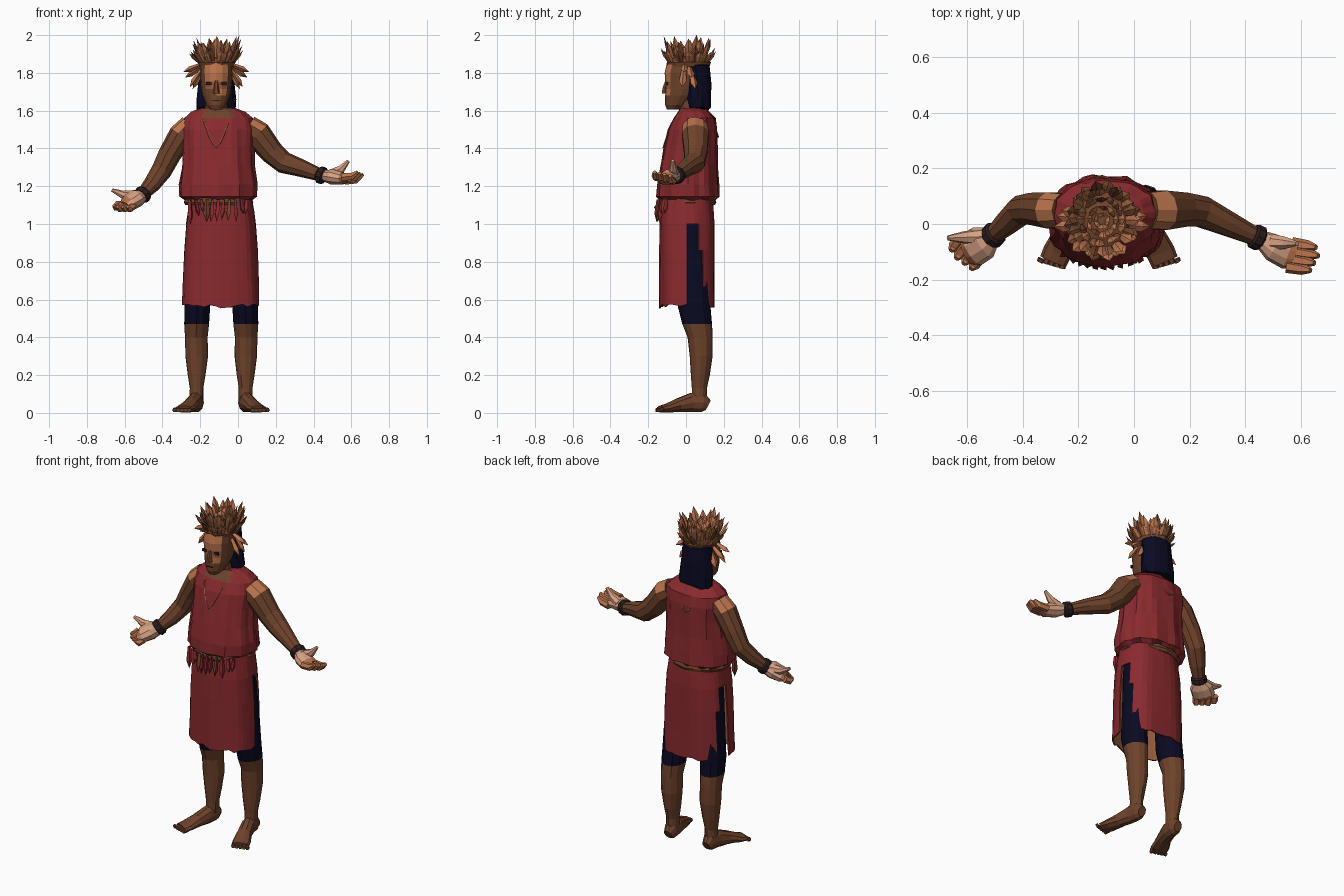
import bpy, bmesh, math, random
from mathutils import Vector as V

random.seed(4)
if "Cube" in bpy.data.objects:
    bpy.data.objects.remove(bpy.data.objects["Cube"])


def material(name, r, g, b):
    m = bpy.data.materials.new(name)
    m.use_nodes = True
    m.diffuse_color = (r, g, b, 1)
    bsdf = next(n for n in m.node_tree.nodes if n.type == "BSDF_PRINCIPLED")
    bsdf.inputs["Base Color"].default_value = (r, g, b, 1)
    bsdf.inputs["Roughness"].default_value = 0.9
    return m


RED = material("red cloth", 0.25, 0.023, 0.027)
SKIN = material("brown skin", 0.155, 0.055, 0.024)
WARM = material("warm skin", 0.32, 0.115, 0.05)
TAN = material("tan feather", 0.5, 0.175, 0.075)
PALE = material("pale palm", 0.68, 0.36, 0.23)
NAVY = material("dark navy", 0.003, 0.003, 0.016)
DARK = material("dark leather", 0.025, 0.012, 0.012)
BROWN = material("dark brown feather", 0.17, 0.058, 0.025)


def finish(name, bm, *mats):
    bmesh.ops.recalc_face_normals(bm, faces=bm.faces[:])
    me = bpy.data.meshes.new(name)
    bm.to_mesh(me)
    bm.free()
    for m in mats:
        me.materials.append(m)
    ob = bpy.data.objects.new(name, me)
    bpy.context.scene.collection.objects.link(ob)
    return ob


def paint(ob, mat, rule):
    """Give a second colour to the faces whose centre and normal pass the rule."""
    ob.data.materials.append(mat)
    for p in ob.data.polygons:
        if rule(p.center, p.normal):
            p.material_index = len(ob.data.materials) - 1


def loft(name, rings, mat, n=10, ref=(0, 1, 0), level=False, caps=True,
         fold=0.0, waves=9, ragged=0.0, gap=None, square=1.0):
    """Skin elliptical rings (x, y, z, width, depth) along their path."""
    bm, rows, ref = bmesh.new(), [], V(ref)
    pts = [V(r[:3]) for r in rings]
    for i, r in enumerate(rings):
        t = pts[min(i + 1, len(pts) - 1)] - pts[max(i - 1, 0)]
        t = V((0, 0, 1)) if level else t.normalized()
        side = ref.cross(t).normalized()
        up = t.cross(side)
        row = []
        for k in range(n):
            a = math.tau * k / n
            f = 1 + fold * (math.sin(waves * a + i * 0.4) + random.uniform(-0.6, 0.6))
            c, s = (math.copysign(abs(u) ** square, u) for u in (math.cos(a), math.sin(a)))
            p = pts[i] + side * (r[3] * f * c) + up * (r[-1] * f * s)
            if i == 0:
                p.z += random.uniform(-ragged, ragged)
            row.append(bm.verts.new(p))
        rows.append(row)
    for lo, hi in zip(rows, rows[1:]):
        for k in range(n):
            q = (lo[k], lo[(k + 1) % n], hi[(k + 1) % n], hi[k])
            if not (gap and gap(math.tau * (k + 0.5) / n, hi[k].co.z)):
                bm.faces.new(q)
    if caps:
        bm.faces.new(rows[0])
        bm.faces.new(rows[-1])
    return finish(name, bm, mat)


def feathers(name, items, *mats, thick=0.35):
    """Pointed blades, each given by base, tip and half width."""
    bm = bmesh.new()
    for j, (a, b, w) in enumerate(items):
        a, b = V(a), V(b)
        d = (b - a).normalized()
        side = d.cross(V((0.01, 0.02, 1))).normalized()
        out = side.cross(d)
        rows = [[bm.verts.new(a.lerp(b, f) + side * w * k * u + out * w * k * v * thick)
                 for u, v in ((1, 0), (0, 1), (-1, 0), (0, -1))]
                for f, k in ((0, 0.6), (0.65, 1))]
        tip = bm.verts.new(b)
        for k in range(4):
            m = (k + 1) % 4
            for vs in ((rows[0][k], rows[0][m], rows[1][m], rows[1][k]),
                       (rows[1][k], rows[1][m], tip)):
                bm.faces.new(vs).material_index = j % len(mats)
    return finish(name, bm, *mats)


def box(name, at, size, mat):
    bm = bmesh.new()
    bmesh.ops.create_cube(bm, size=1)
    for v in bm.verts:
        v.co = V(at) + V(c * s for c, s in zip(v.co, size))
    return finish(name, bm, mat)


# Tunic top, gathered over the belt
CX = -0.105
top = [(1.13, .17, .14, .01), (1.145, .205, .165, .01), (1.21, .204, .162, .01),
       (1.31, .19, .15, .015), (1.41, .186, .14, .025), (1.5, .19, .13, .035),
       (1.56, .18, .11, .045), (1.595, .14, .08, .04), (1.615, .085, .065, .035)]
tunic = loft("tunic_top", [(CX, y, z, a, b) for z, a, b, y in top], RED, 36,
             level=True, fold=0.028, waves=11, ragged=0.016, square=.92)
paint(tunic, SKIN, lambda c, n: c.z > 1.57 and abs(c.x - CX) < .075 and c.y < 0)

# Skirt panels, open in a narrow slit at both sides
hem = [(.565, .205, .146), (.7, .2, .146), (.86, .195, .146), (1.0, .185, .145),
       (1.07, .175, .14), (1.13, .165, .135)]
skirt = loft("skirt", [(-.092, .006, z, a, b) for z, a, b in hem], RED, 36, level=True,
             caps=False, fold=0.013, waves=7, ragged=0.012, square=.8,
             gap=lambda a, z: z < 1.03 and 0 < math.asin(math.sin(a)) < (.53 if z < .9 else .35))
skirt.data.materials.append(WARM)
cloth = skirt.modifiers.new("thickness", "SOLIDIFY")
cloth.thickness, cloth.offset, cloth.material_offset = 0.008, -1, 1

# Belt and hanging strips
loft("belt", [(CX, .005, z, a, a * .83) for z, a in ((1.1, .174), (1.115, .184), (1.14, .176))],
     BROWN, 24, level=True, fold=0.015)
strips = []
for k in range(11):
    x = CX + (k - 5) * 0.03
    y = -.148 * math.sqrt(1 - ((x - CX) / .21) ** 2)
    strips.append(((x, y, 1.13), (x + random.uniform(-.02, .02), y - .008,
                   random.uniform(.98, 1.07)), .017))
feathers("belt_strips", strips, RED, RED, RED, BROWN, thick=.7)

# Legs and feet
for s, tag in ((-1, "right"), (1, "left")):
    def at(dx):
        return -.09 + s * dx
    leg = [(.13, .07, .06, .037, .04), (.13, .07, .13, .036, .04), (.13, .075, .2, .047, .05),
           (.13, .08, .3, .06, .06), (.132, .075, .4, .06, .066), (.13, .06, .47, .066, .078),
           (.127, .045, .56, .068, .086), (.116, .04, .75, .07, .08),
           (.1, .03, .95, .07, .085), (.08, .02, 1.1, .07, .085)]
    ob = loft(tag + "_leg", [(at(d), *r) for d, *r in leg], SKIN, 12, level=True, fold=0.02)
    paint(ob, NAVY, lambda c, n: c.z > .48)
    foot = [(.13, .118, .04, .025, .03), (.13, .09, .055, .04, .053), (.138, .03, .055, .04, .053),
            (.16, -.04, .04, .043, .038), (.185, -.1, .025, .052, .024), (.2, -.135, .02, .05, .018)]
    loft(tag + "_foot", [(at(d), *r) for d, *r in foot], SKIN, 10, ref=(0, 0, 1))
    for k in range(5):
        d = .162 + k * .02
        loft(tag + "_toe", [(at(d), -.125, .017, .013), (at(d + .006), -.16 + k * .006, .014, .012)],
             SKIN, 6, ref=(0, 0, 1))

# Arms, wrist bands and open hands
ARMS = {
    "left": [(.05, .05, 1.51, .068), (.105, .05, 1.475, .074), (.18, .052, 1.38, .064),
             (.245, .045, 1.325, .058), (.34, 0, 1.295, .046), (.45, -.052, 1.255, .032)],
    "right": [(-.25, .05, 1.52, .062), (-.3, .05, 1.47, .068), (-.36, .055, 1.37, .06),
              (-.405, .05, 1.28, .054), (-.455, .005, 1.21, .046), (-.51, -.045, 1.15, .032)]}
PALMS = {
    "left": [(.46, -.055, 1.255, .034, .03), (.5, -.085, 1.25, .05, .042),
             (.55, -.108, 1.24, .055, .034), (.58, -.115, 1.24, .045, .022)],
    "right": [(-.505, -.04, 1.15, .034, .034), (-.54, -.065, 1.135, .064, .048),
              (-.58, -.09, 1.11, .066, .042), (-.6, -.1, 1.095, .052, .026)]}
REACH = {"left": (V((.075, -.012, .006)), V((.006, .025, -.006)), V((.585, -.07, 1.335))),
         "right": (V((-.024, -.034, -.022)), V((-.022, .02, .002)), V((-.668, -.05, 1.18)))}
for tag, path in ARMS.items():
    arm = loft(tag + "_arm", path, SKIN, 10, fold=0.02)
    out = 1 if tag == "left" else -1
    paint(arm, TAN, lambda c, n: c.z > 1.475 and n.z > -.1 and n.x * out > .1)
    w, e = V(path[-1][:3]), V(path[-2][:3])
    d = (w - e).normalized()
    band = [(*(w + d * k), r) for k, r in ((-.03, .038), (-.022, .046), (.004, .046), (.012, .036))]
    loft(tag + "_wrist_band", band, DARK, 10)
    palm = PALMS[tag]
    step, across, thumb = REACH[tag]
    hand = loft(tag + "_palm", palm, PALE, 10, ref=(0, 0, 1))
    root = V(palm[-1][:3])
    paint(hand, TAN, lambda c, n: (c - root).length < .055)
    for k in range(4):
        p = root + across * (k * 1.1 - 1.65) - step * .3
        q = p + step * (.75 + .1 * (k % 3))
        r = q + step * .4 + V((0, 0, .02))
        loft(tag + "_finger", [(*p, .023), (*q, .021), (*r, .01)], TAN, 6, ref=(0, 0, 1))
    p = V(palm[1][:3]) + V((0, .02, .015))
    loft(tag + "_thumb", [(*p, .03), (*(p.lerp(thumb, .55) + V((0, 0, -.012))), .022),
                          (*thumb, .009)], PALE, 7)

# Neck, head and facial features
HX = -.115
loft("neck", [(HX, .03, 1.53, .08, .07), (HX, .02, 1.6, .06, .058), (HX, .02, 1.72, .056, .06)],
     SKIN, 12, level=True)
skull = [(1.605, .03, .03, -.07), (1.63, .052, .06, -.05), (1.68, .073, .085, -.025),
         (1.715, .08, .095, -.014), (1.755, .084, .1, -.01), (1.8, .087, .105, -.008),
         (1.86, .085, .1, 0), (1.89, .04, .05, .01)]
head = loft("head", [(HX, y, z, a, b) for z, a, b, y in skull], SKIN, 16, level=True)
paint(head, TAN, lambda c, n: n.y < -.5 and (c.z > 1.755 or (c.z > 1.68 and c.x > HX)))
paint(head, WARM, lambda c, n: n.y < -.5 and 1.715 < c.z < 1.755)
loft("nose", [(HX, -.1, 1.765, .009), (HX, -.112, 1.72, .014), (HX, -.112, 1.69, .019)],
     SKIN, 6, level=True)
box("mouth", (HX, -.107, 1.655), (.04, .009, .005), DARK)
for s in (-1, 1):
    box("eye", (HX + s * .036, -.1, 1.744), (.036, .009, .016), DARK)

# Shoulder-length hair
locks = [(1.61, .104, .062, .07), (1.66, .104, .068, .064), (1.75, .094, .072, .06),
         (1.84, .09, .075, .05), (1.87, .06, .06, .04)]
loft("hair", [(HX, y, z, a, b) for z, a, b, y in locks], NAVY, 22, level=True,
     fold=0.025, waves=8, ragged=0.014)

# Feather crown over a closed headband, with drooping side feathers
loft("headband", [(HX, .012, z, a, a * 1.17) for z, a in
                  ((1.835, .094), (1.855, .1), (1.88, .09), (1.9, .04))],
     BROWN, 20, level=True, fold=0.02)
blades = []
for count, base, lean, z0, z1 in ((22, .086, .147, 1.845, 1.935), (20, .078, .13, 1.86, 1.99),
                                  (16, .058, .095, 1.87, 1.965), (12, .03, .06, 1.875, 1.94),
                                  (6, .01, .03, 1.88, 1.93)):
    for k in range(count):
        a = math.tau * (k + random.uniform(-.4, .4)) / count
        c, s = math.cos(a), math.sin(a)
        r = lean * random.uniform(.88, 1.04)
        blades.append(((HX + base * c, .012 + base * 1.15 * s, z0),
                       (HX + r * c, .01 + r * s, z1 + random.uniform(-.035, .013)), .021))
feathers("feather_crown", blades, TAN, BROWN, TAN, WARM, TAN)
droops = []
for s in (-1, 1):
    for k, (x, y, z) in enumerate(((.175, -.01, 1.805), (.165, .03, 1.775), (.14, -.02, 1.725),
                                   (.125, .05, 1.715))):
        droops.append(((HX + s * .08, y * .6, 1.845 - k * .015), (HX + s * x, y, z), .02))
feathers("side_feathers", droops, TAN, thick=.75)

# Necklace cord, front and back
for side, low, deep in (("front", 1.405, -.12), ("back", 1.46, .172)):
    y0 = .0 if side == "front" else .07
    cord = []
    for k in range(9):
        u = k / 4 - 1
        f = 1 - abs(u) ** 1.5
        cord.append((HX + .082 * u, y0 + (deep - y0) * f ** .45, 1.6 + (low - 1.6) * f, .004))
    loft("necklace_" + side, cord, WARM, 5)
